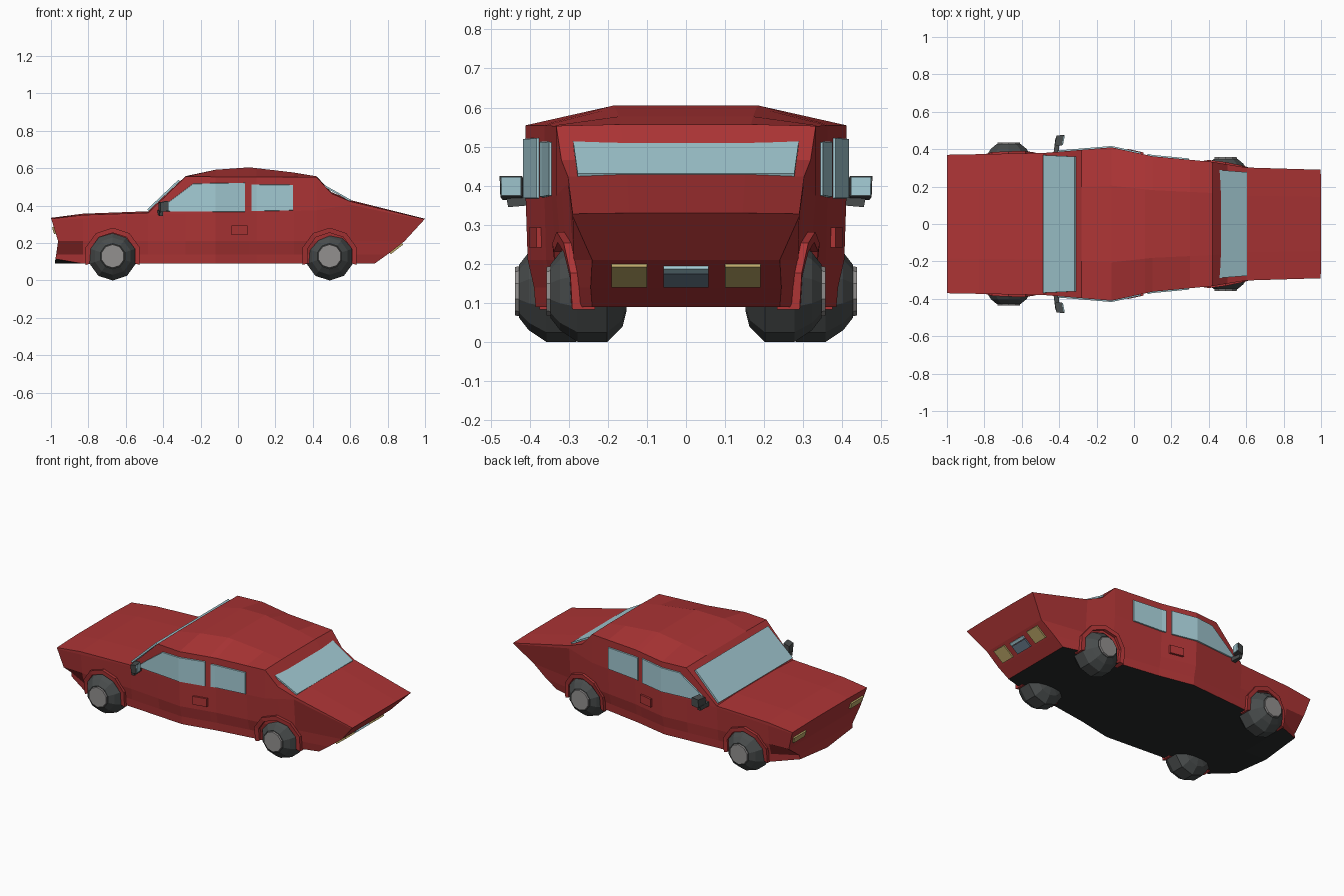
import bpy, bmesh, math
from mathutils import Vector

if "Cube" in bpy.data.objects:
    bpy.data.objects.remove(bpy.data.objects["Cube"])


def mat(name, r, g, b):
    m = bpy.data.materials.new(name)
    m.diffuse_color = (r, g, b, 1)
    m.use_nodes = True
    m.node_tree.nodes["Principled BSDF"].inputs["Base Color"].default_value = m.diffuse_color
    return m


RED = mat("red paint", 0.42, 0.035, 0.036)
GLASS = mat("pale blue glass", 0.37, 0.60, 0.66)
TYRE = mat("tyre grey", 0.065, 0.072, 0.072)
FLOOR = mat("underbody black", 0.022, 0.025, 0.025)
RIM = mat("rim grey", 0.29, 0.28, 0.275)
LAMP = mat("lamp yellow", 0.50, 0.39, 0.14)
PLATE = mat("plate blue grey", 0.14, 0.20, 0.26)


def finish(name, bm, *mats):
    bmesh.ops.recalc_face_normals(bm, faces=bm.faces)
    me = bpy.data.meshes.new(name)
    bm.to_mesh(me)
    bm.free()
    for m in mats:
        me.materials.append(m)
    ob = bpy.data.objects.new(name, me)
    bpy.context.collection.objects.link(ob)
    return ob


def prism(name, pts, offset, m, mirror=False):
    """Solid made by extruding a polygon, optionally repeated across y."""
    bm = bmesh.new()
    for s in ((1, -1) if mirror else (1,)):
        a = [bm.verts.new((p[0], s * p[1], p[2])) for p in pts]
        b = [bm.verts.new((p[0] + offset[0], s * (p[1] + offset[1]), p[2] + offset[2])) for p in pts]
        bm.faces.new(a)
        bm.faces.new(b[::-1])
        for i in range(len(a)):
            j = (i + 1) % len(a)
            bm.faces.new((a[i], a[j], b[j], b[i]))
    return finish(name, bm, m)


def strip(name, rows, m, mirror=True, closed=False):
    """Loft of equal-length rings, capped at both ends."""
    bm = bmesh.new()
    for s in ((1, -1) if mirror else (1,)):
        rings = [[bm.verts.new((x, s * y, z)) for x, y, z in r] for r in rows]
        n = len(rings[0])
        for a, b in zip(rings, rings[1:]):
            for i in range(n):
                j = (i + 1) % n
                bm.faces.new((a[i], a[j], b[j], b[i]))
        bm.faces.new(rings[0])
        bm.faces.new(rings[-1][::-1])
    return finish(name, bm, m)


def curve(*pts):
    """Piecewise linear function through (x, value) points."""
    def f(x):
        if x <= pts[0][0]:
            return pts[0][1]
        for (x0, v0), (x1, v1) in zip(pts, pts[1:]):
            if x <= x1:
                return v0 + (v1 - v0) * (x - x0) / (x1 - x0)
        return pts[-1][1]
    return f


# Body outlines along the length: half widths and heights
wide = curve((-1, .37), (-.48, .38), (-.12, .41), (.1, .362), (.42, .332), (.6, .302), (1, .29))
mid_w = curve((-1, .355), (-.48, .372), (-.12, .405), (.1, .358), (.42, .318), (.6, .287), (1, .24))
floor_w = curve((-1, .26), (-.85, .335), (-.48, .36), (-.12, .385), (.1, .34), (.42, .292), (1, .24))
belt = curve((-1, .322), (-.48, .352), (.42, .375), (.6, .405), (1, .322))
edge = curve((-1, .33), (-.83, .35), (-.48, .362), (-.28, .555), (.42, .553), (.5, .465), (.6, .423), (1, .328))
top = curve((-1, .335), (-.83, .357), (-.48, .37), (-.28, .558), (-.12, .592), (.06, .605),
            (.3, .577), (.42, .557), (.5, .472), (.6, .43), (1, .33))
nose_x = curve((.09, -.98), (.14, -.972), (.21, -.962), (.335, -1))
tail_x = curve((.09, .73), (.14, .80), (.21, .89), (.33, 1))


def half_section(x):
    zf = .115 if x == -1 else .09
    pts = [(0, .09), (floor_w(x), zf), (floor_w(x) + .004, .14), (mid_w(x), .21),
           (wide(x), belt(x)), (wide(x), edge(x)), (wide(x) * .5, top(x)), (0, top(x))]
    fx = {-1: nose_x, 1: tail_x}.get(x, lambda z: x)
    return [(fx(z), y, z) for y, z in pts]


# Body shell: both halves lofted, floor band black
bm = bmesh.new()
secs = [half_section(x) for x in (-1, -.83, -.48, -.28, -.12, .06, .1, .3, .42, .5, .6, 1)]
for s in (1, -1):
    vs = [[bm.verts.new((x, s * y, z)) for x, y, z in r] for r in secs]
    for a, b in zip(vs, vs[1:]):
        for i in range(7):
            f = bm.faces.new((a[i], a[i + 1], b[i + 1], b[i]))
            f.material_index = 1 if i == 0 else 0
# Nose and tail caps, level by level
for sec in (secs[0], secs[-1]):
    for p, q in zip(sec, sec[1:]):
        ring = [p, q, (q[0], -q[1], q[2]), (p[0], -p[1], p[2])]
        ring = list(dict.fromkeys((x, y + 0.0, z) for x, y, z in ring))
        if len(ring) > 2:
            bm.faces.new([bm.verts.new(p) for p in ring])
bmesh.ops.remove_doubles(bm, verts=bm.verts, dist=.0005)
finish("car_body", bm, RED, FLOOR)


def side_y(x, z):
    return curve((.14, floor_w(x)), (.21, mid_w(x)), (.36, wide(x)))(z)


# Wheels and wheel arches
N = 10
for name, cx, out in (("front", -.67, .437), ("rear", .49, .357)):
    def ring(y, r):
        return [(cx + r * math.cos(math.radians(90 + 36 * k)), out + y,
                 .13 + r * math.sin(math.radians(90 + 36 * k))) for k in range(N)]
    strip(name + "_tyres", [ring(y, r) for y, r in (
        (-.01, .068), (-.035, .10), (-.08, .13), (-.155, .13), (-.195, .09), (-.205, .05))], TYRE)
    strip(name + "_rims", [ring(-.02, .066), ring(0, .062)], RIM)
    rows = []
    for k in range(-1, 6):
        a = math.radians(18 + 36 * (k if k < 5 else 5))
        row = []
        for r, d in ((.125, -.04), (.152, -.04), (.152, .018), (.125, .018)):
            x, z = cx + r * math.cos(a), .13 + r * math.sin(a)
            row.append((x, side_y(x, z) + d, z))
        rows.append(row)
    strip(name + "_wheel_arches", rows, RED)


# Side windows follow the bent wall
def side_glass(name, cols):
    strip(name, [[(x, wide(x) - .01, lo), (x, wide(x) + .007, lo + .004),
                  (x, wide(x) + .007, hi - .004), (x, wide(x) - .01, hi)] for x, lo, hi in cols], GLASS)


side_glass("front_side_windows", [(-.41, .368, .39), (-.36, .366, .43), (-.24, .366, .52),
                                  (-.12, .365, .523), (.038, .365, .525)])
side_glass("rear_side_windows", [(.073, .368, .516), (.1, .368, .516), (.295, .372, .514)])

# Windscreen and rear window
prism("windscreen", [(-.478, -.368, .372), (-.478, .368, .372), (-.31, .36, .531), (-.31, -.36, .531)],
      (-.008, 0, .008), GLASS)
prism("rear_window", [(.435, -.29, .515), (.435, .29, .515), (.6, .277, .422), (.6, -.277, .422)],
      (.004, 0, .009), GLASS)

# Door handles
prism("door_handles", [(x, wide(x) - .02, z) for x, z in ((-.035, .242), (.05, .242), (.05, .293), (-.035, .293))],
      (0, .03, 0), RED, True)


# Tail lamps and number plate on the sloping tail
def tail_plate(name, y0, y1, z0, z1, m, t=.01, mirror=False):
    prism(name, [(tail_x(z), y, z) for y, z in ((y0, z0), (y1, z0), (y1, z1), (y0, z1))],
          (t * .6, 0, -t * .8), m, mirror)


tail_plate("tail_lamps", .10, .19, .148, .20, LAMP, mirror=True)
tail_plate("number_plate", -.057, .057, .148, .182, PLATE)
tail_plate("plate_light", -.057, .057, .184, .195, GLASS)

# Headlamps on the nose
prism("headlamps", [(nose_x(z), y, z) for y, z in ((.225, .25), (.335, .25), (.345, .287), (.225, .287))],
      (-.009, 0, -.003), LAMP, True)

# Door mirrors: stalk, housing, glass
prism("mirror_stalks", [(-.43, .375, .352), (-.40, .375, .352), (-.40, .455, .345), (-.42, .455, .345)],
      (0, .005, .026), TYRE, True)
prism("mirror_housings", [(-.385, .42, .372), (-.375, .475, .372), (-.375, .477, .425), (-.385, .42, .425)],
      (-.04, -.005, -.008), TYRE, True)
prism("mirror_glass", [(-.385, .423, .375), (-.375, .473, .375), (-.375, .474, .422), (-.385, .423, .422)],
      (.005, -.001, 0), GLASS, True)
